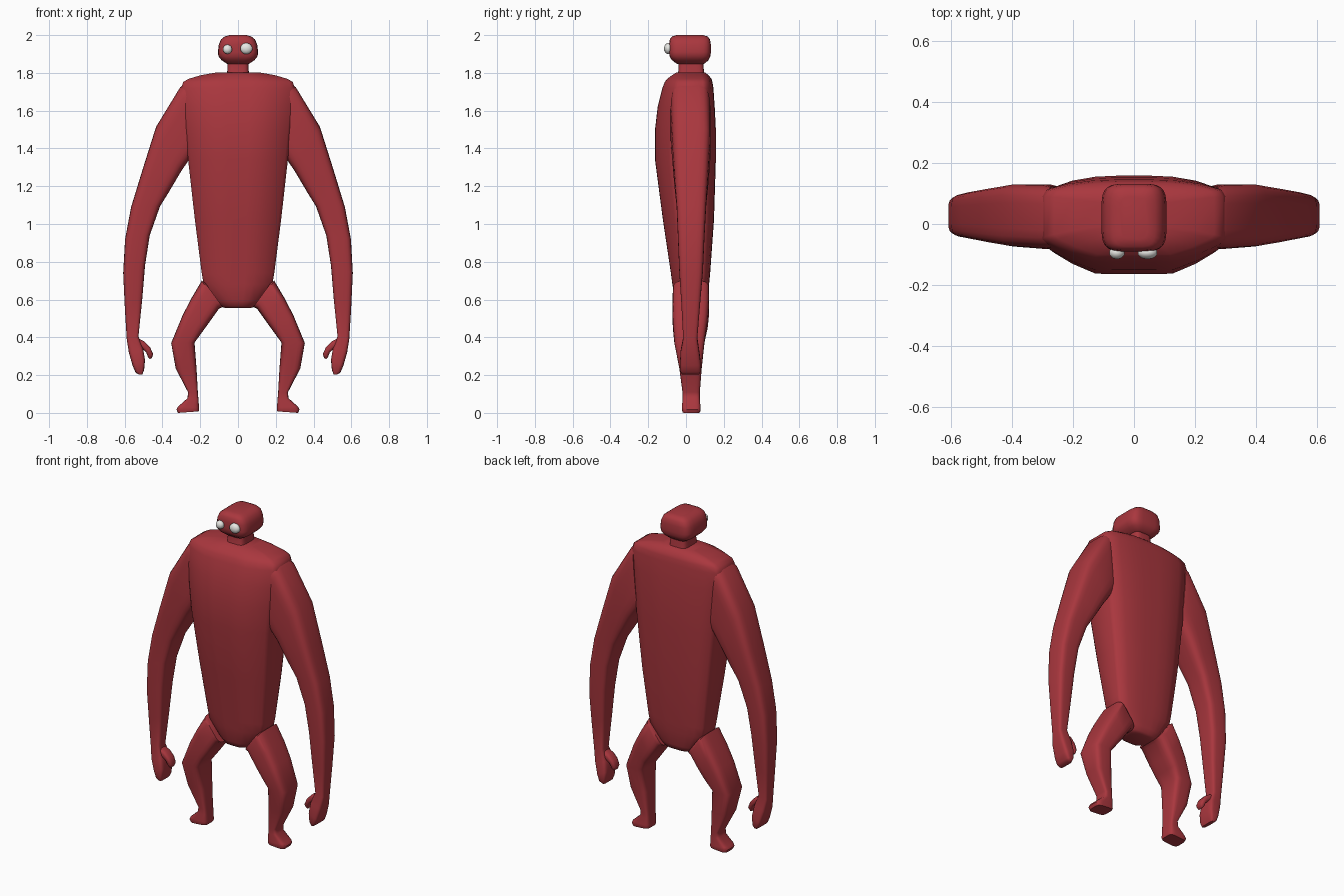
import bpy, bmesh, math


def material(name, rgb):
    m = bpy.data.materials.new(name)
    m.diffuse_color = (*rgb, 1)
    return m


RED = material("red skin", (0.40, 0.038, 0.048))
WHITE = material("eye white", (0.80, 0.80, 0.77))


def rounded(n, power):
    """Rounded-square cross-section in the range -1..1."""
    out = []
    for i in range(n):
        a = 2 * math.pi * (i + 0.5) / n
        c, s = math.cos(a), math.sin(a)
        out.append((math.copysign(abs(c) ** (2 / power), c),
                    math.copysign(abs(s) ** (2 / power), s)))
    return out


def smooth(ob, mat, angle):
    ob.data.materials.append(mat)
    bpy.ops.object.select_all(action='DESELECT')
    ob.select_set(True)
    bpy.context.view_layer.objects.active = ob
    bpy.ops.object.shade_smooth_by_angle(angle=math.radians(angle))


def loft(name, rings, profile, mirror=False, angle=50):
    """Skin over rings given as (ax, az, bx, bz, front y, back y)."""
    bm = bmesh.new()
    loops = []
    for ax, az, bx, bz, y0, y1 in rings:
        loops.append([bm.verts.new(((ax + bx) / 2 + u * (ax - bx) / 2,
                                    (y0 + y1) / 2 + v * (y1 - y0) / 2,
                                    (az + bz) / 2 + u * (az - bz) / 2))
                      for u, v in profile])
    n = len(profile)
    for p, q in zip(loops, loops[1:]):
        for i in range(n):
            j = (i + 1) % n
            bm.faces.new((p[i], p[j], q[j], q[i]))
    bm.faces.new(loops[0])
    bm.faces.new(loops[-1])
    bmesh.ops.recalc_face_normals(bm, faces=bm.faces)
    me = bpy.data.meshes.new(name)
    bm.to_mesh(me)
    bm.free()
    ob = bpy.data.objects.new(name, me)
    bpy.context.collection.objects.link(ob)
    smooth(ob, RED, angle)
    if mirror:
        ob.modifiers.new("mirror", 'MIRROR').use_mirror_merge = False
    return ob


def level(w, z, y0, y1):
    return (w, z, -w, z, y0, y1)


BOX = rounded(24, 4.5)

# Torso: bulging chest, thinner flanks, tapered to the hips
half = [(0.2, -1), (0.45, -0.99), (0.72, -0.79), (0.94, -0.56), (1, -0.44),
        (1, 0.6), (0.95, 0.76), (0.72, 0.9), (0.45, 0.98), (0.2, 1)]
TORSO = half + [(-u, v) for u, v in reversed(half)]
loft("torso", [level(*r) for r in [
    (0.11, 1.803, -0.05, 0.10), (0.20, 1.787, -0.075, 0.12),
    (0.262, 1.768, -0.10, 0.135), (0.29, 1.752, -0.112, 0.14),
    (0.300, 1.72, -0.125, 0.145), (0.293, 1.62, -0.15, 0.152),
    (0.280, 1.50, -0.164, 0.158), (0.264, 1.34, -0.164, 0.158),
    (0.228, 1.02, -0.122, 0.148), (0.192, 0.74, -0.08, 0.128),
    (0.182, 0.68, -0.072, 0.122), (0.12, 0.595, -0.058, 0.11),
    (0.093, 0.565, -0.045, 0.10), (0.07, 0.556, -0.03, 0.085)]], TORSO)

# Neck and head
loft("neck", [level(*r) for r in [
    (0.062, 1.78, -0.05, 0.10), (0.057, 1.81, -0.04, 0.095),
    (0.055, 1.87, -0.04, 0.09)]], BOX)
loft("head", [level(*r) for r in [
    (0.05, 1.846, -0.045, 0.09), (0.062, 1.85, -0.052, 0.10),
    (0.088, 1.868, -0.075, 0.12), (0.104, 1.888, -0.088, 0.13),
    (0.107, 1.91, -0.09, 0.132), (0.102, 1.95, -0.09, 0.132),
    (0.09, 1.978, -0.086, 0.127), (0.07, 1.993, -0.074, 0.115),
    (0.045, 2.0, -0.05, 0.09)]], BOX)

# Arms with mitten hands
loft("arms", [
    (0.280, 1.745, 0.245, 1.35, -0.080, 0.125),
    (0.306, 1.725, 0.262, 1.335, -0.082, 0.130),
    (0.434, 1.515, 0.300, 1.280, -0.074, 0.130),
    (0.505, 1.290, 0.365, 1.170, -0.062, 0.118),
    (0.566, 1.090, 0.412, 1.095, -0.050, 0.107),
    (0.598, 0.920, 0.467, 0.940, -0.043, 0.098),
    (0.608, 0.740, 0.492, 0.780, -0.036, 0.090),
    (0.599, 0.550, 0.507, 0.600, -0.024, 0.074),
    (0.589, 0.390, 0.527, 0.405, -0.015, 0.060),
    (0.578, 0.320, 0.502, 0.340, -0.028, 0.070),
    (0.558, 0.250, 0.492, 0.280, -0.032, 0.078),
    (0.543, 0.215, 0.497, 0.228, -0.030, 0.078),
    (0.530, 0.205, 0.507, 0.202, -0.022, 0.068)], BOX, True)
loft("thumbs", [
    (0.545, 0.405, 0.540, 0.340, -0.010, 0.052),
    (0.495, 0.378, 0.503, 0.336, -0.012, 0.054),
    (0.465, 0.347, 0.487, 0.322, -0.010, 0.052),
    (0.449, 0.312, 0.477, 0.296, -0.006, 0.048),
    (0.456, 0.290, 0.468, 0.284, 0.005, 0.038)], rounded(16, 3), True)

# Bent legs, then feet turned outward
loft("legs", [
    (0.175, 0.690, 0.080, 0.560, -0.065, 0.115),
    (0.192, 0.700, 0.100, 0.552, -0.070, 0.123),
    (0.245, 0.610, 0.155, 0.475, -0.072, 0.122),
    (0.292, 0.520, 0.195, 0.420, -0.070, 0.115),
    (0.354, 0.370, 0.230, 0.372, -0.062, 0.098),
    (0.330, 0.235, 0.219, 0.230, -0.035, 0.083),
    (0.265, 0.110, 0.212, 0.100, -0.018, 0.073),
    (0.267, 0.078, 0.209, 0.070, -0.018, 0.073),
    (0.318, 0.033, 0.206, 0.028, -0.022, 0.077),
    (0.326, 0.018, 0.205, 0.016, -0.022, 0.078),
    (0.318, 0.000, 0.208, 0.008, -0.018, 0.074)], BOX, True)

# Mismatched bulging eyes
for name, x, z, rx, rz in (("small_eye", -0.056, 1.925, 0.026, 0.025),
                           ("large_eye", 0.044, 1.929, 0.034, 0.030)):
    bpy.ops.mesh.primitive_uv_sphere_add(segments=10, ring_count=7, radius=1,
                                         location=(x, -0.094, z))
    eye = bpy.context.object
    eye.name = name
    eye.scale = (rx, 0.022, rz)
    smooth(eye, WHITE, 60)
